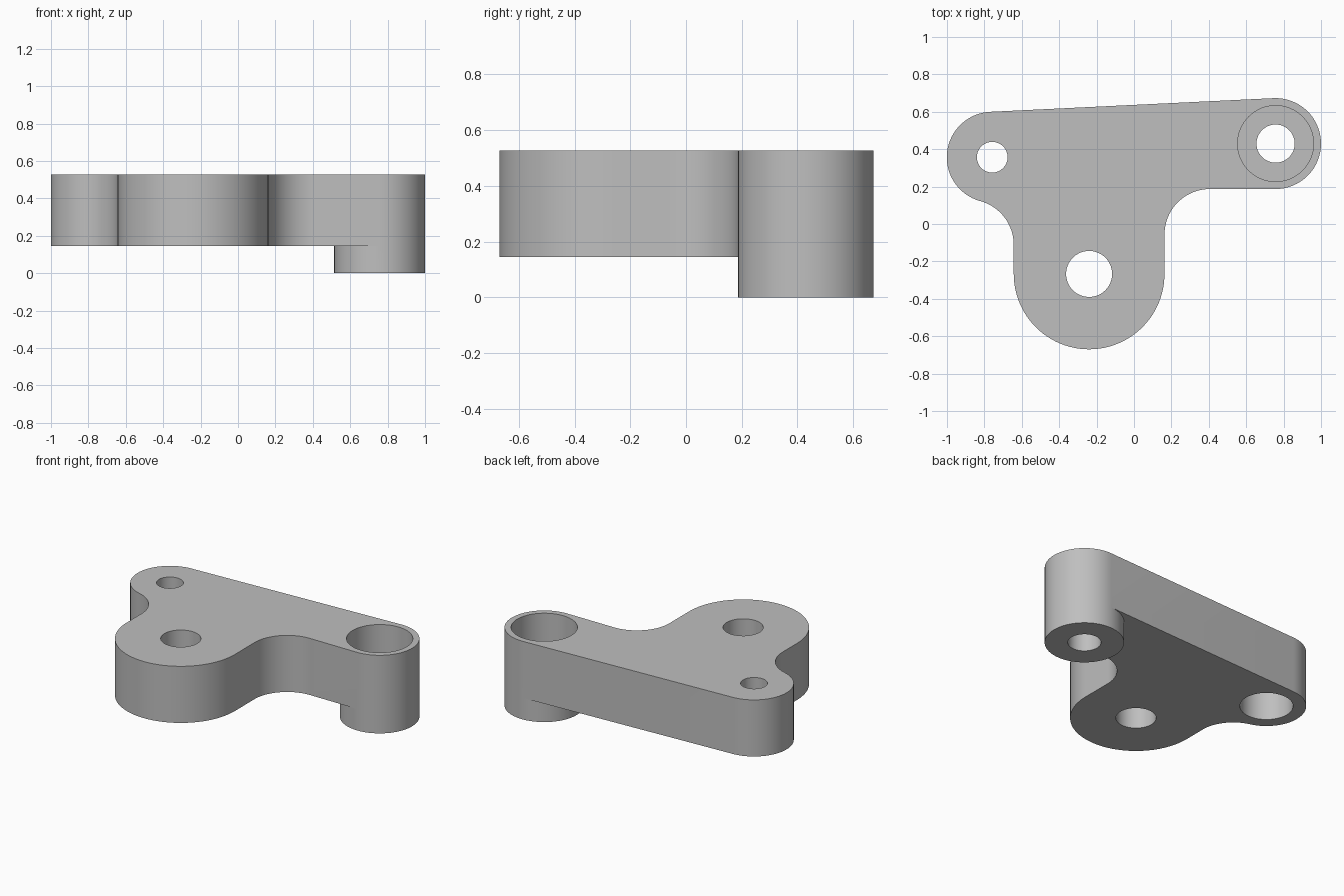
import bpy
import bmesh
from math import cos, sin, radians, degrees, atan2, hypot

cube = bpy.data.objects.get("Cube")
if cube:
    bpy.data.objects.remove(cube, do_unlink=True)

# Heights of the plate and the pockets
TOP, UNDER, BASE = 0.527, 0.145, 0.0
BOSS_FLOOR, SMALL_FLOOR = 0.2, 0.38

# Lobe centres and radii
BOSS, SMALL, LARGE = (0.757, 0.43), (-0.758, 0.357), (-0.24, -0.267)
R, R_LARGE = 0.243, 0.403


def arc(centre, radius, start, end, steps=32):
    """Points on an arc, angles in degrees, both ends included."""
    angles = [radians(start + (end - start) * i / steps) for i in range(steps + 1)]
    return [(centre[0] + radius * cos(a), centre[1] + radius * sin(a)) for a in angles]


def circle(centre, radius, steps=64):
    return arc(centre, radius, 0, 360, steps)[:-1]


bm = bmesh.new()


def cap(z, *loops):
    """Flat face bounded by an outer loop and any inner loops."""
    edges = []
    for pts in loops:
        verts = [bm.verts.new((x, y, z)) for x, y in pts]
        edges += [bm.edges.new((verts[i - 1], verts[i])) for i in range(len(verts))]
    bmesh.ops.triangle_fill(bm, edges=edges, use_beauty=True, normal=(0, 0, 1))


def wall(pts, z0, z1):
    """Upright wall along a closed loop."""
    low = [bm.verts.new((x, y, z0)) for x, y in pts]
    high = [bm.verts.new((x, y, z1)) for x, y in pts]
    for i in range(len(pts)):
        bm.faces.new((low[i - 1], low[i], high[i], high[i - 1]))


# Outline arcs, counterclockwise, tangent to each other
back = 90 + degrees(atan2(BOSS[1] - SMALL[1], BOSS[0] - SMALL[0]))
boss_outer = arc(BOSS, R, -90, back)
boss_inner = arc(BOSS, R, back, 270)
right_fillet = (LARGE[0] + R_LARGE + R, BOSS[1] - 2 * R)
fx = LARGE[0] - R_LARGE - R
fy = SMALL[1] - ((2 * R) ** 2 - (SMALL[0] - fx) ** 2) ** 0.5
turn = degrees(atan2(SMALL[1] - fy, SMALL[0] - fx))

rest = (arc(SMALL, R, back, turn + 180)
        + arc((fx, fy), R, turn, 0, 24)[1:]
        + arc(LARGE, R_LARGE, 180, 360, 48)
        + arc(right_fillet, R, 180, 90, 24))
outline = boss_outer + rest
underside = boss_inner[::-1] + rest
boss_ring = boss_outer + boss_inner[1:-1]

# Holes and pockets
boss_pocket, boss_hole = circle(BOSS, 0.203), circle(BOSS, 0.102)
small_pocket, small_hole = circle(SMALL, 0.163), circle(SMALL, 0.082)
large_hole = circle(LARGE, 0.123)

# Plate and boss shell
cap(TOP, outline, boss_pocket, small_hole, large_hole)
cap(UNDER, underside, small_pocket, large_hole)
cap(BASE, boss_ring, boss_hole)
wall(outline, UNDER, TOP)
wall(boss_ring, BASE, UNDER)

# Through hole, and stepped holes opening upward and downward
wall(large_hole, UNDER, TOP)
wall(boss_pocket, BOSS_FLOOR, TOP)
cap(BOSS_FLOOR, boss_pocket, boss_hole)
wall(boss_hole, BASE, BOSS_FLOOR)
wall(small_pocket, UNDER, SMALL_FLOOR)
cap(SMALL_FLOOR, small_pocket, small_hole)
wall(small_hole, SMALL_FLOOR, TOP)

bmesh.ops.remove_doubles(bm, verts=bm.verts, dist=1e-5)
bmesh.ops.recalc_face_normals(bm, faces=bm.faces)

mesh = bpy.data.meshes.new("bracket_plate")
bm.to_mesh(mesh)
bm.free()
plate = bpy.data.objects.new("bracket_plate", mesh)
bpy.context.collection.objects.link(plate)

# Single grey finish
GREY = (0.52, 0.52, 0.52, 1)
mat = bpy.data.materials.new("plain grey")
mat.use_nodes = True
mat.diffuse_color = GREY
mat.node_tree.nodes["Principled BSDF"].inputs["Base Color"].default_value = GREY
mesh.materials.append(mat)

bpy.ops.object.select_all(action="DESELECT")
plate.select_set(True)
bpy.context.view_layer.objects.active = plate
bpy.ops.object.shade_smooth_by_angle(angle=radians(30))
